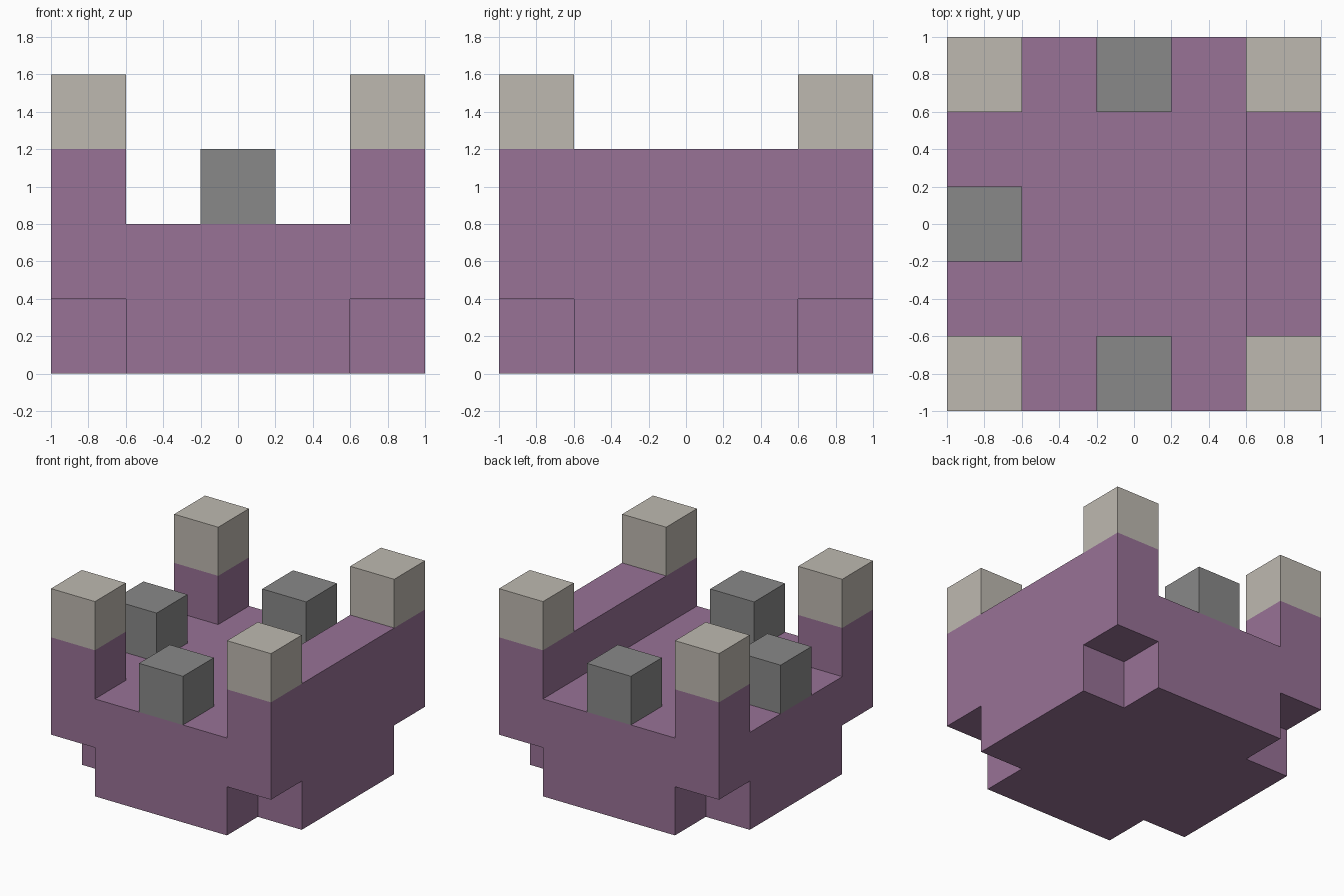
import bpy, bmesh
from mathutils import Vector

cube = bpy.data.objects.get("Cube")
if cube:
    bpy.data.objects.remove(cube, do_unlink=True)

UNIT = 0.4  # every block is a multiple of this size
N = 5       # blocks per side
LAST = N - 1
MID = N // 2


def material(name, rgb):
    mat = bpy.data.materials.new(name)
    mat.use_nodes = True
    mat.diffuse_color = (*rgb, 1)
    mat.node_tree.nodes["Principled BSDF"].inputs["Base Color"].default_value = (*rgb, 1)
    return mat


def block(x, y, z):
    """Set of grid cells covered by three inclusive ranges."""
    return {(i, j, k) for i in range(x[0], x[1] + 1)
            for j in range(y[0], y[1] + 1) for k in range(z[0], z[1] + 1)}


def build(name, cells, solid, mat):
    """Make the outer skin of the cells, leaving out faces buried in the solid."""
    bm = bmesh.new()
    for cell in cells:
        centre = Vector(cell) + Vector((0.5, 0.5, 0.5))
        for axis in range(3):
            for sign in (-1, 1):
                n = Vector((0, 0, 0))
                n[axis] = sign
                if tuple(int(c + d) for c, d in zip(cell, n)) in solid:
                    continue
                u = Vector((0, 0, 0))
                u[(axis + 1) % 3] = 0.5
                v = n.cross(u)
                mid = centre + n * 0.5
                corners = (mid - u - v, mid + u - v, mid + u + v, mid - u + v)
                bm.faces.new([bm.verts.new(c) for c in corners])
    bmesh.ops.remove_doubles(bm, verts=bm.verts, dist=0.001)
    bmesh.ops.dissolve_limit(bm, angle_limit=0.01, verts=bm.verts, edges=bm.edges)
    for v in bm.verts:
        v.co = (v.co - Vector((N / 2, N / 2, 0))) * UNIT
    mesh = bpy.data.meshes.new(name)
    bm.to_mesh(mesh)
    bm.free()
    mesh.materials.append(mat)
    bpy.context.collection.objects.link(bpy.data.objects.new(name, mesh))


purple = material("dusty_purple", (0.314, 0.168, 0.305))
grey = material("mid_grey", (0.25, 0.25, 0.25))
beige = material("warm_beige", (0.515, 0.485, 0.434))

full = (0, LAST)
corners = [(x, y) for x in full for y in full]

# Body: cross-shaped foot, square slab, side wall and corner posts
body = block((1, LAST - 1), full, (0, 0)) | block(full, (1, LAST - 1), (0, 0))
body |= block(full, full, (1, 1))
body |= block((LAST, LAST), full, (2, 2))
body |= {(x, y, 2) for x, y in corners}

# Caps on the corner posts, and blocks midway along the three open sides
caps = {f"corner_cap_{n}": (x, y, 3) for n, (x, y) in enumerate(corners)}
blocks = {"front_block": (MID, 0, 2),
          "back_block": (MID, LAST, 2),
          "right_block": (0, MID, 2)}
solid = body | set(caps.values()) | set(blocks.values())

build("body", body, solid, purple)
for parts, mat in ((caps, beige), (blocks, grey)):
    for name, cell in parts.items():
        build(name, {cell}, solid, mat)
